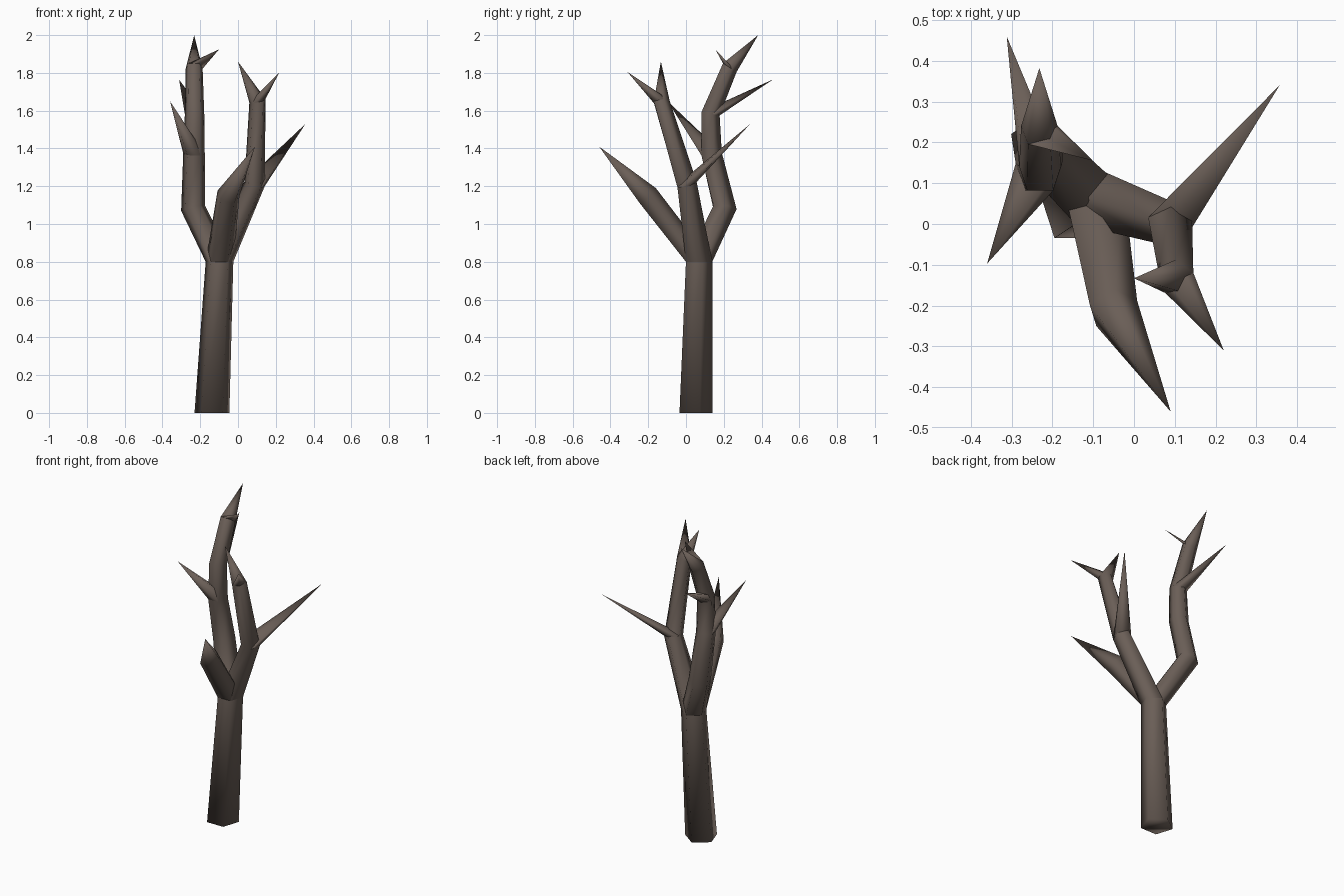
import bpy, bmesh, math
from mathutils import Vector

if "Cube" in bpy.data.objects:
    bpy.data.objects.remove(bpy.data.objects["Cube"])

SIDES = 5
bark = bpy.data.materials.new("dark bark")
bark.diffuse_color = (0.145, 0.113, 0.095, 1)
bark.use_nodes = True
bark.node_tree.nodes["Principled BSDF"].inputs["Base Color"].default_value = bark.diffuse_color


def ring(center, normal, radius):
    """Five-sided cross-section, one corner towards the back."""
    turn = Vector((0, 0, 1)).rotation_difference(Vector(normal).normalized())
    pts = []
    for i in range(SIDES):
        a = math.pi / 2 + 2 * math.pi * i / SIDES
        pts.append(Vector(center) + turn @ Vector((radius * math.cos(a), radius * math.sin(a), 0)))
    return pts


def limb(name, rings, tip=None, cap_start=False):
    """Skin a row of rings, closing to a point when a tip is given."""
    bm = bmesh.new()
    rows = [[bm.verts.new(p) for p in r] for r in rings]
    for a, b in zip(rows, rows[1:]):
        for i in range(SIDES):
            j = (i + 1) % SIDES
            bm.faces.new((a[i], a[j], b[j], b[i]))
    if tip:
        t = bm.verts.new(tip)
        for i in range(SIDES):
            bm.faces.new((rows[-1][i], rows[-1][(i + 1) % SIDES], t))
    if cap_start:
        bm.faces.new(rows[0][::-1])
    for f in bm.faces:
        f.smooth = True
    me = bpy.data.meshes.new(name)
    bm.to_mesh(me)
    bm.free()
    me.materials.append(bark)
    ob = bpy.data.objects.new(name, me)
    bpy.context.collection.objects.link(ob)
    return ob


def path_rings(start, joints, tip):
    """Rings at each joint, square to the bend there."""
    pts = [Vector(start)] + [Vector(j[:3]) for j in joints] + [Vector(tip)]
    out = []
    for k, j in enumerate(joints, 1):
        d = (pts[k] - pts[k - 1]).normalized() + (pts[k + 1] - pts[k]).normalized()
        out.append(ring(pts[k], d, j[3]))
    return out


# Trunk
fork = (-0.098, 0.062, 0.8)
top = ring(fork, (0, 0, 1), 0.077)
limb("trunk", [ring((-0.138, 0.044, 0), (0, 0, 1), 0.097), top], cap_start=True)

# Main limbs, all growing out of the trunk top: joints (x, y, z, radius), tip
limbs = {
    "left_limb": ([(-0.238, 0.2, 1.085, 0.068), (-0.233, 0.13, 1.37, 0.06),
                   (-0.23, 0.125, 1.585, 0.054), (-0.232, 0.228, 1.83, 0.047)],
                  (-0.232, 0.382, 2.0)),
    "right_limb": ([(0.088, 0.0, 1.21, 0.058), (0.103, -0.133, 1.65, 0.046)],
                   (0.0, -0.133, 1.86)),
    "front_limb": ([(-0.052, -0.208, 1.15, 0.063)], (0.09, -0.46, 1.41)),
}
rings = {}
for name, (joints, tip) in limbs.items():
    rings[name] = path_rings(fork, joints, tip)
    limb(name, [top] + rings[name], tip)

# Pointed twigs, each growing out of a limb joint
twigs = [("left_limb", 1, (-0.36, -0.097, 1.65)),
         ("left_limb", 2, (-0.312, 0.46, 1.765)),
         ("left_limb", 3, (-0.1, 0.155, 1.925)),
         ("right_limb", 0, (0.357, 0.34, 1.53)),
         ("right_limb", 1, (0.22, -0.31, 1.805))]
for n, (parent, k, tip) in enumerate(twigs, 1):
    limb(f"twig_{n}", [rings[parent][k]], tip)
